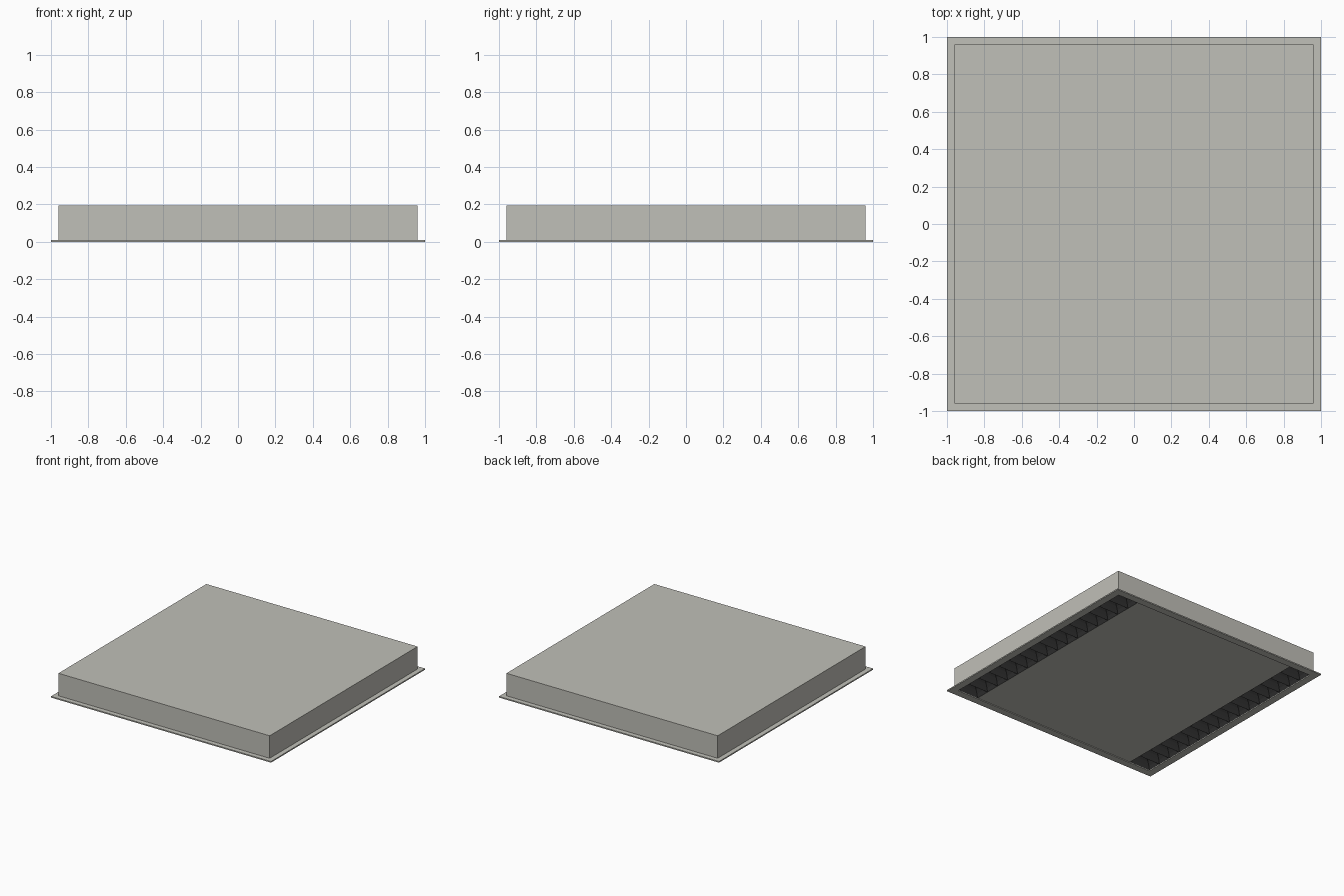
import bpy, bmesh
from mathutils import Vector

cube = bpy.data.objects.get("Cube")
if cube:
    bpy.data.objects.remove(cube, do_unlink=True)


def material(name, rgb):
    m = bpy.data.materials.new(name)
    m.use_nodes = True
    m.diffuse_color = (*rgb, 1)
    m.node_tree.nodes["Principled BSDF"].inputs["Base Color"].default_value = (*rgb, 1)
    return m


grey = material("warm_grey", (0.53, 0.525, 0.48))
black = material("louvre_black", (0.03, 0.03, 0.03))


def finish(name, bm, mat):
    mesh = bpy.data.meshes.new(name)
    bm.to_mesh(mesh)
    bm.free()
    mesh.materials.append(mat)
    ob = bpy.data.objects.new(name, mesh)
    bpy.context.collection.objects.link(ob)
    return ob


def rect(bm, cx, cy, hx, hy, z):
    return [bm.verts.new((cx + sx * hx, cy + sy * hy, z))
            for sx, sy in ((-1, -1), (1, -1), (1, 1), (-1, 1))]


def bridge(bm, a, b):
    for i in range(4):
        j = (i + 1) % 4
        bm.faces.new((a[i], a[j], b[j], b[i]))


RIM, INNER, BODY = 1.0, 0.94, 0.96
PLATE, TOP = 0.01, 0.195
STRIP = 0.75          # inner edge of each louvre strip
CELLS = 16

# Housing: box open underneath
bm = bmesh.new()
low = rect(bm, 0, 0, BODY, BODY, PLATE)
high = rect(bm, 0, 0, BODY, BODY, TOP)
bridge(bm, low, high)
bm.faces.new(high)
finish("housing", bm, grey)

# Flat rim around the bottom
bm = bmesh.new()
loops = [rect(bm, 0, 0, s, s, z) for s, z in
         ((RIM, 0), (RIM, PLATE), (INNER, PLATE), (INNER, 0))]
for i in range(4):
    bridge(bm, loops[i], loops[(i + 1) % 4])
bmesh.ops.recalc_face_normals(bm, faces=bm.faces)
finish("rim", bm, grey)

# Centre panel, slightly recessed inside the rim
bm = bmesh.new()
low = rect(bm, 0, 0, STRIP, INNER, 0.006)
high = rect(bm, 0, 0, STRIP, INNER, 0.012)
bridge(bm, low, high)
bm.faces.new(low[::-1])
bm.faces.new(high)
finish("centre_panel", bm, grey)

# Louvre strips: rows of curved funnel cells open underneath
pitch = 2 * INNER / CELLS
half = (INNER - STRIP) / 2
for name, side in (("left_louvre", 1), ("right_louvre", -1)):
    bm = bmesh.new()
    for k in range(CELLS):
        cy = -INNER + (k + 0.5) * pitch
        cx = side * (STRIP + half)
        rings = [rect(bm, cx, cy, half * f, pitch / 2 * f, z) for f, z in
                 ((1, 0.006), (0.88, 0.035), (0.7, 0.06), (0.45, 0.08))]
        for a, b in zip(rings, rings[1:]):
            bridge(bm, b, a)
        bm.faces.new(rings[-1][::-1])
    finish(name, bm, black)
